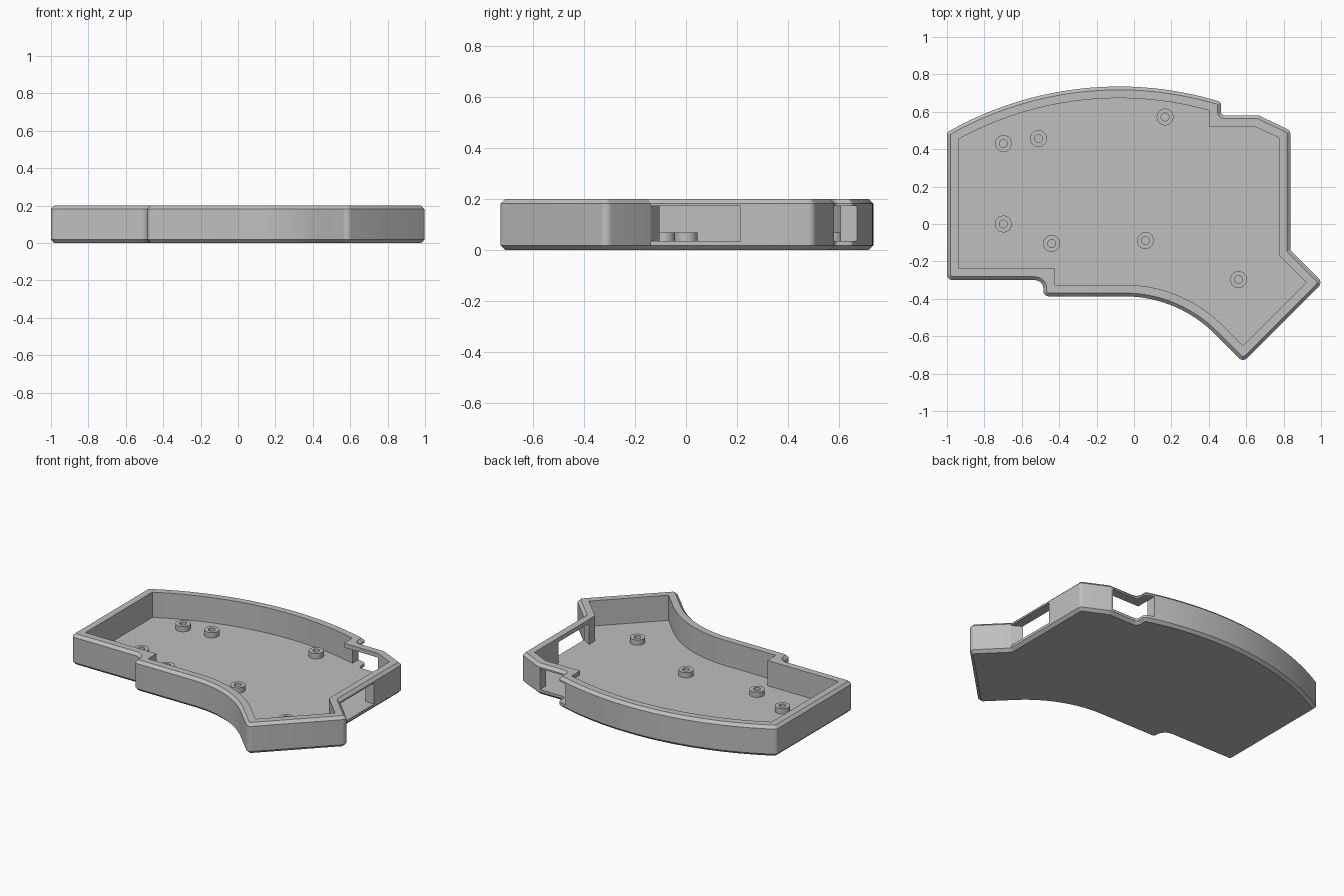
import bpy, bmesh, math
from mathutils import Vector

if "Cube" in bpy.data.objects:
    bpy.data.objects.remove(bpy.data.objects["Cube"], do_unlink=True)

GREY = (0.52, 0.52, 0.52, 1)
HEIGHT, FLOOR, WALL, CHAMFER = 0.2, 0.035, 0.062, 0.018
WINDOW_TOP = 0.172

grey = bpy.data.materials.new("plain grey")
grey.use_nodes = True
grey.diffuse_color = GREY
grey.node_tree.nodes["Principled BSDF"].inputs["Base Color"].default_value = GREY


def arc(cx, cy, r, start, end, steps):
    """Points of an arc between two angles."""
    angles = [start + (end - start) * i / steps for i in range(steps + 1)]
    return [Vector((cx + r * math.cos(a), cy + r * math.sin(a))) for a in angles]


def offset(points, d):
    """Move a counter-clockwise outline inward by d with mitred corners."""
    out = []
    for i, p in enumerate(points):
        a = (p - points[i - 1]).normalized()
        b = (points[(i + 1) % len(points)] - p).normalized()
        na, nb = Vector((-a.y, a.x)), Vector((-b.y, b.x))
        out.append(p + (na + nb) * d / (1 + na.dot(nb)))
    return out


def rounded(points, radii, steps=6):
    """Round each corner of an outline by its own radius."""
    out = []
    for i, (p, r) in enumerate(zip(points, radii)):
        if not r:
            out.append(p)
            continue
        a = (points[i - 1] - p).normalized()
        b = (points[(i + 1) % len(points)] - p).normalized()
        half = a.angle(b) / 2
        centre = p + (a + b).normalized() * r / math.sin(half)
        t = r / math.tan(half)
        start, end = p + a * t - centre, p + b * t - centre
        sweep = math.atan2(start.x * end.y - start.y * end.x, start.dot(end))
        a0 = math.atan2(start.y, start.x)
        out += arc(centre.x, centre.y, r, a0, a0 + sweep, steps)
    return out


def loft(name, layers):
    """Closed solid through outlines given as (points, z)."""
    bm = bmesh.new()
    rings = [[bm.verts.new((p[0], p[1], z)) for p in pts] for pts, z in layers]
    n = len(rings[0])
    for low, high in zip(rings, rings[1:]):
        for i in range(n):
            j = (i + 1) % n
            bm.faces.new((low[i], low[j], high[j], high[i]))
    bm.faces.new(rings[0][::-1])
    bm.faces.new(rings[-1])
    bmesh.ops.recalc_face_normals(bm, faces=bm.faces)
    mesh = bpy.data.meshes.new(name)
    bm.to_mesh(mesh)
    bm.free()
    obj = bpy.data.objects.new(name, mesh)
    bpy.context.collection.objects.link(obj)
    mesh.materials.append(grey)
    return obj


def select(obj):
    bpy.ops.object.select_all(action="DESELECT")
    obj.select_set(True)
    bpy.context.view_layer.objects.active = obj


def cut(obj, cutter):
    mod = obj.modifiers.new("cut", "BOOLEAN")
    mod.operation, mod.solver, mod.object = "DIFFERENCE", "EXACT", cutter
    select(obj)
    bpy.ops.object.modifier_apply(modifier=mod.name)
    bpy.data.objects.remove(cutter, do_unlink=True)


# Outline: front edge with a step and concave arc, angled end, notched back arc
corners = [(-1, -0.3, 0.03), (-0.485, -0.3, 0.045), (-0.485, -0.387, 0.03)]
corners += [(p.x, p.y, 0) for p in arc(-0.05, -1.065, 0.678, math.pi / 2, math.pi / 4, 20)]
corners += [(0.583, -0.739, 0.03), (1.009, -0.313, 0.03), (0.836, -0.14, 0),
            (0.836, 0.5, 0.03), (0.665, 0.581, 0.03), (0.465, 0.581, 0.02)]
ARC_R, ARC_X, ARC_Y = 1.85, -0.08, -1.115
back = arc(ARC_X, ARC_Y, ARC_R, math.acos((0.465 - ARC_X) / ARC_R),
           math.acos((-1 - ARC_X) / ARC_R), 28)
corners += [(p.x, p.y, 0.02 if p in (back[0], back[-1]) else 0) for p in back]

sharp = [Vector(c[:2]) for c in corners]
outer = rounded(sharp, [c[2] for c in corners])
inset = offset(outer, CHAMFER)
cavity = offset(sharp, WALL)

# Tray body with chamfered rims
tray = loft("tray", [(inset, 0), (outer, CHAMFER), (outer, HEIGHT - CHAMFER), (inset, HEIGHT)])
cut(tray, loft("cavity_cutter", [(cavity, FLOOR), (cavity, HEIGHT + 0.1)]))

# Openings in the side wall and at the back notch, leaving a bridge on top
side_opening = [(0.95, -0.139), (0.95, 0.213), (0.75, 0.213), (0.75, -0.09), (0.836, -0.139)]
back_opening = [(0.403, 0.5), (0.65, 0.5), (0.65, 0.8), (0.403, 0.8)]
for shape in (side_opening, back_opening):
    cut(tray, loft("opening_cutter", [(shape, FLOOR), (shape, WINDOW_TOP)]))
select(tray)
bpy.ops.object.shade_smooth_by_angle(angle=math.radians(30))

# Hollow screw standoffs on the floor
spots = [(-0.698, 0.43), (-0.51, 0.457), (0.166, 0.572), (-0.698, 0),
         (-0.441, -0.104), (0.061, -0.088), (0.559, -0.297)]
for number, (x, y) in enumerate(spots, 1):
    ring, hole = (arc(x, y, r, 0, math.tau, 32)[:-1] for r in (0.045, 0.021))
    standoff = loft(f"standoff_{number}", [(ring, FLOOR - 0.005), (ring, 0.069)])
    cut(standoff, loft("hole_cutter", [(hole, FLOOR - 0.02), (hole, 0.1)]))
    select(standoff)
    bpy.ops.object.shade_smooth_by_angle(angle=math.radians(30))
